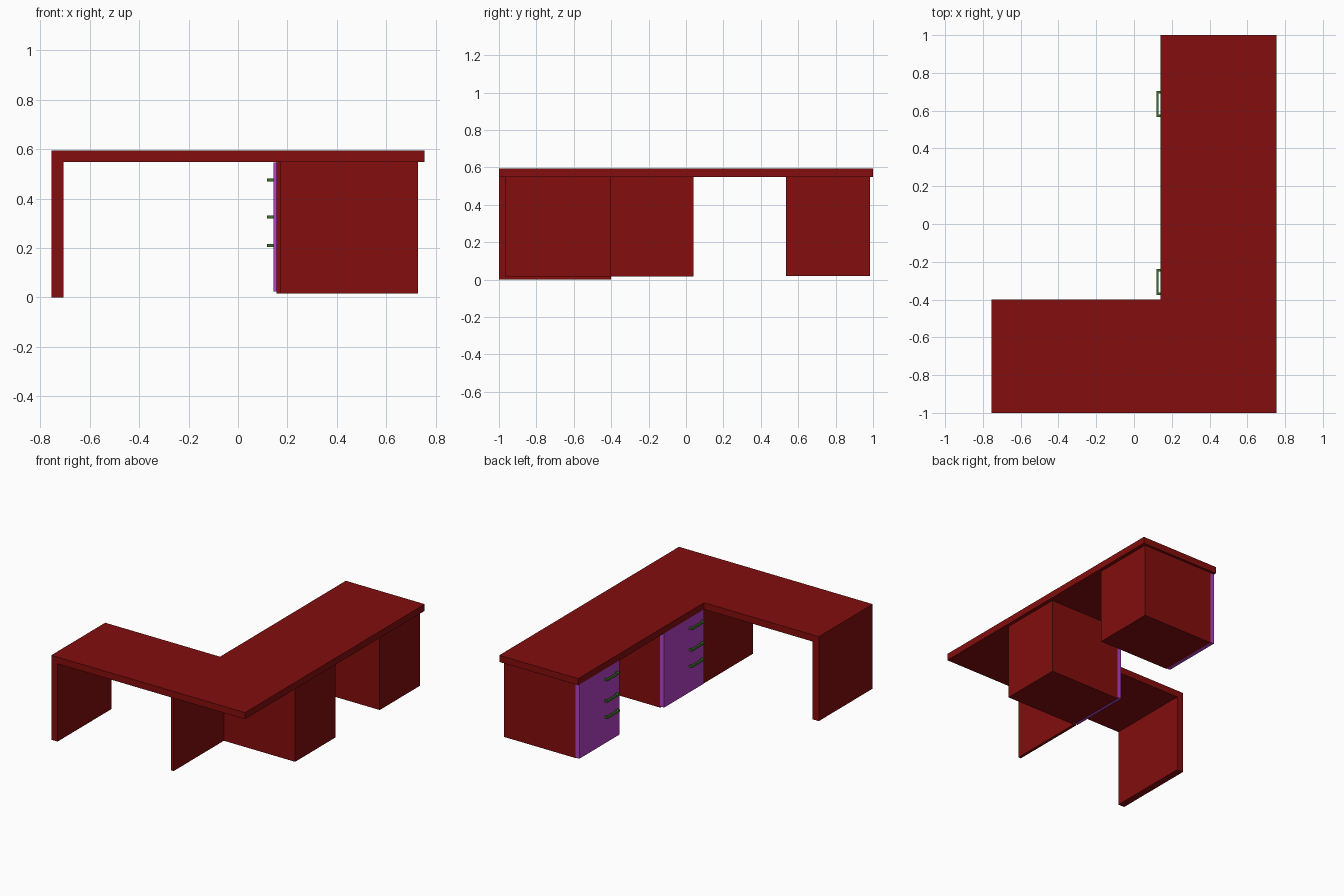
import bpy
import bmesh

cube = bpy.data.objects.get("Cube")
if cube:
    bpy.data.objects.remove(cube, do_unlink=True)


def make_material(name, rgb):
    mat = bpy.data.materials.new(name)
    mat.use_nodes = True
    colour = (*rgb, 1.0)
    mat.diffuse_color = colour
    mat.node_tree.nodes["Principled BSDF"].inputs["Base Color"].default_value = colour
    return mat


RED = make_material("dark red", (0.23, 0.004, 0.004))
PURPLE = make_material("purple", (0.45, 0.054, 0.55))
GREEN = make_material("green", (0.045, 0.17, 0.022))


def finish(name, bm, mat):
    bmesh.ops.recalc_face_normals(bm, faces=bm.faces)
    mesh = bpy.data.meshes.new(name)
    bm.to_mesh(mesh)
    bm.free()
    mesh.materials.append(mat)
    obj = bpy.data.objects.new(name, mesh)
    bpy.context.collection.objects.link(obj)
    return obj


def prism(name, outline, z0, z1, mat):
    """Extrude a plan outline between two heights."""
    bm = bmesh.new()
    face = bm.faces.new([bm.verts.new((x, y, z0)) for x, y in outline])
    top = bmesh.ops.extrude_face_region(bm, geom=[face])["geom"]
    verts = [v for v in top if isinstance(v, bmesh.types.BMVert)]
    bmesh.ops.translate(bm, verts=verts, vec=(0, 0, z1 - z0))
    return finish(name, bm, mat)


def box(name, xs, ys, zs, mat):
    (x0, x1), (y0, y1) = xs, ys
    return prism(name, [(x0, y0), (x1, y0), (x1, y1), (x0, y1)], *zs, mat)


# L-shaped worktop
UNDER = 0.548
prism("worktop", [(-0.755, -1), (0.755, -1), (0.755, 1), (0.14, 1),
                  (0.14, -0.4), (-0.755, -0.4)], UNDER, 0.595, RED)

# End leg and inner support panel
box("end_leg", (-0.755, -0.706), (-1, -0.4), (0, UNDER), RED)
box("support_panel", (0.155, 0.175), (-0.967, -0.405), (0.015, UNDER), RED)

# Drawer pedestals, each with a front plate and three handles
FRONT, BACK = 0.143, 0.173
GRIP, BAR = 0.118, 0.013
for label, y0, y1, z0 in (("front", -0.407, 0.04, 0.015), ("rear", 0.535, 0.983, 0.02)):
    box(label + "_pedestal", (BACK, 0.73), (y0, y1), (z0, UNDER), RED)
    box(label + "_drawer_front", (FRONT, BACK), (y0 + 0.002, y1), (0.023, UNDER - 0.002), PURPLE)
    a, b = y0 + 0.031, y0 + 0.169
    for i, z in enumerate((0.475, 0.325, 0.21)):
        # U-shaped pull
        prism(f"{label}_handle_{i + 1}",
              [(FRONT, a), (GRIP, a), (GRIP, b), (FRONT, b), (FRONT, b - BAR),
               (GRIP + BAR, b - BAR), (GRIP + BAR, a + BAR), (FRONT, a + BAR)],
              z - BAR / 2, z + BAR / 2, GREEN)
